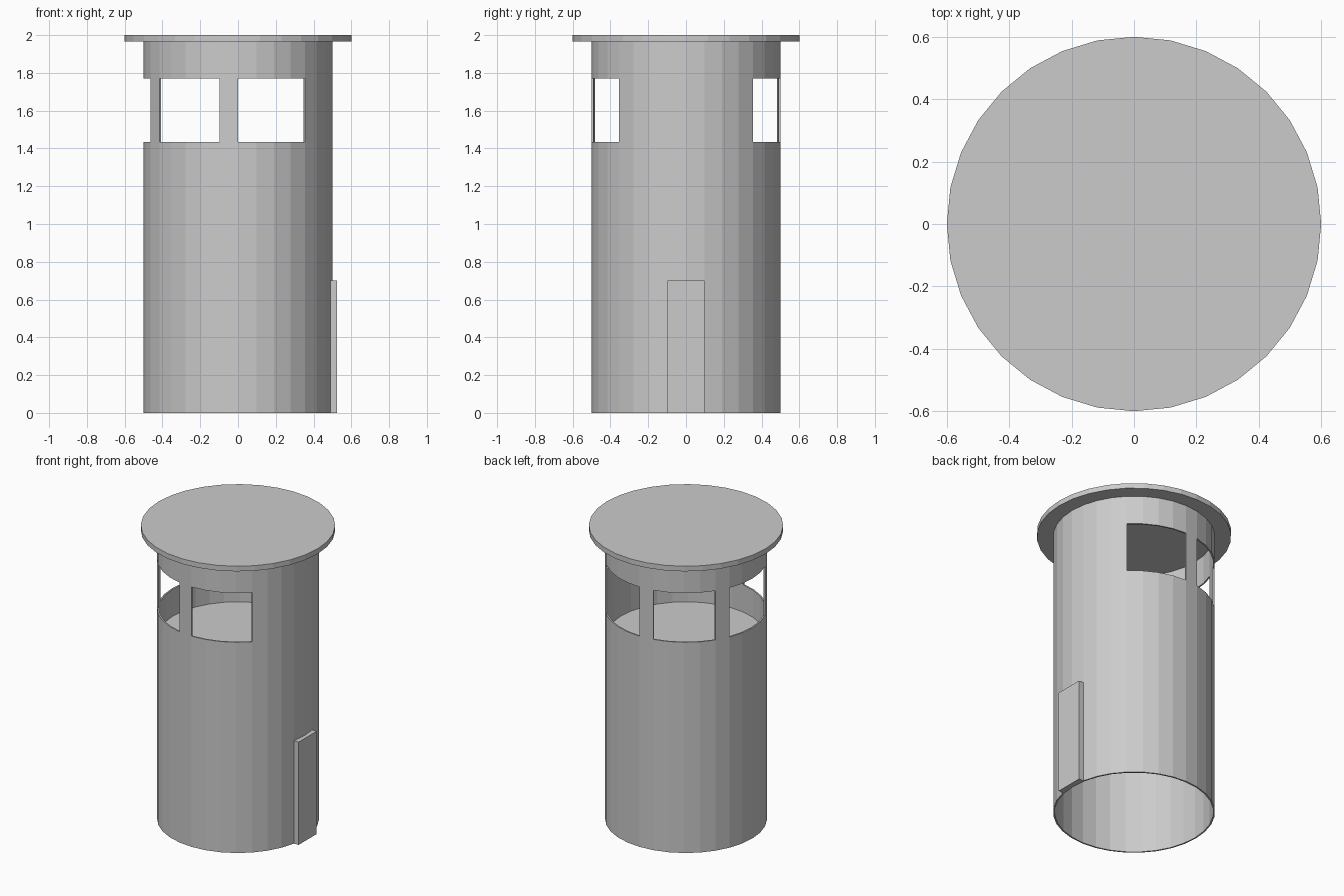
import bpy, bmesh
from math import cos, sin, tau

if "Cube" in bpy.data.objects:
    bpy.data.objects.remove(bpy.data.objects["Cube"])

N = 32          # sides of the round parts
R = 0.5         # wall radius


def ring_point(k, r=R):
    a = tau * k / N
    return r * cos(a), r * sin(a)


def make_object(name, bm):
    bmesh.ops.recalc_face_normals(bm, faces=bm.faces)
    mesh = bpy.data.meshes.new(name)
    bm.to_mesh(mesh)
    bm.free()
    obj = bpy.data.objects.new(name, mesh)
    bpy.context.collection.objects.link(obj)
    return obj


def prism(name, outline, z0, z1):
    """Closed prism from a 2D outline."""
    bm = bmesh.new()
    base = bm.faces.new([bm.verts.new((x, y, z0)) for x, y in outline])
    top = bmesh.ops.extrude_face_region(bm, geom=[base], use_keep_orig=True)
    verts = [v for v in top["geom"] if isinstance(v, bmesh.types.BMVert)]
    bmesh.ops.translate(bm, vec=(0, 0, z1 - z0), verts=verts)
    return make_object(name, bm)


# Round wall, with five window openings left out of the middle band
levels = [0, 1.435, 1.77, 1.965]
openings = {k + i for k in (4, 9, 14, 19, 24) for i in range(4)}
bm = bmesh.new()
rings = [[bm.verts.new((*ring_point(k), z)) for k in range(N)] for z in levels]
for row in range(3):
    for k in range(N):
        if row == 1 and k in openings:
            continue
        j = (k + 1) % N
        bm.faces.new((rings[row][k], rings[row][j],
                      rings[row + 1][j], rings[row + 1][k]))
wall = make_object("round_wall", bm)
thick = wall.modifiers.new("thickness", 'SOLIDIFY')
thick.thickness = 0.01
thick.offset = -1

# Overhanging flat roof
prism("roof", [ring_point(k, 0.6) for k in range(N)], 1.965, 2.0)

# Raised floor inside, below the windows
bm = bmesh.new()
bm.faces.new([bm.verts.new((*ring_point(k, 0.49), 1.25)) for k in range(N)])
make_object("inner_floor", bm)

# Flat door that follows the wall at its back
dx, dy = ring_point(1)
prism("door", [(dx, -dy), (0.525, -dy), (0.525, dy), (dx, dy), (R, 0)], 0, 0.7)

# Centre the roof and wall are on the origin already; all faces stay flat
